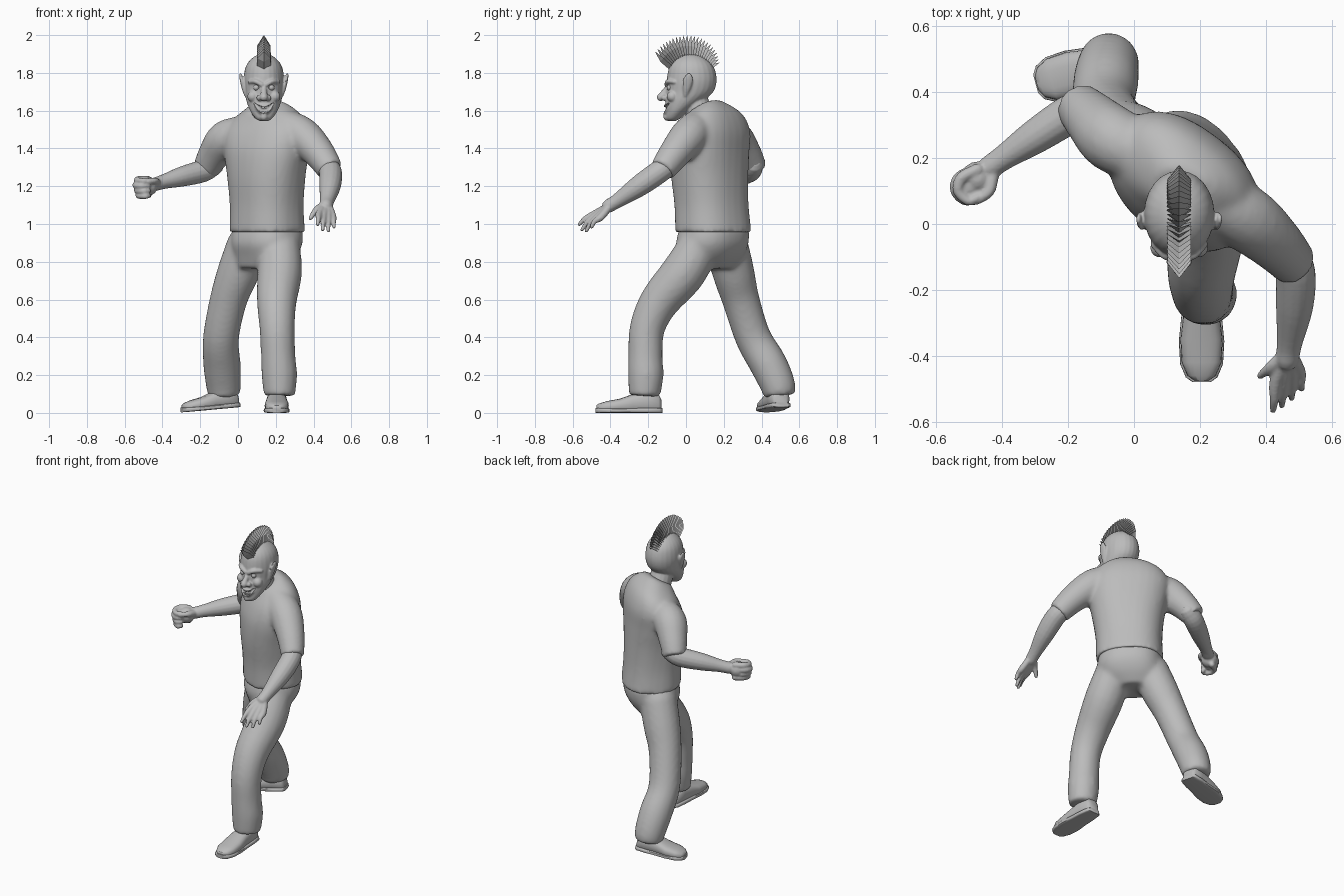
import bpy
import bmesh
from math import sin, cos, pi, radians
from mathutils import Vector, Matrix, Quaternion

cube = bpy.data.objects.get("Cube")
if cube:
    bpy.data.objects.remove(cube, do_unlink=True)

grey = bpy.data.materials.new("plain grey")
grey.use_nodes = True
grey.diffuse_color = (0.5, 0.5, 0.5, 1)
grey.node_tree.nodes["Principled BSDF"].inputs["Base Color"].default_value = (0.5, 0.5, 0.5, 1)
flat = Matrix.Identity(3)


def ring(c, a, b, rot, n=24, power=1.0):
    # (super)elliptical cross-section
    pts = []
    for i in range(n):
        t = 2 * pi * i / n
        x, y = cos(t), sin(t)
        x = abs(x) ** power * (1 if x > 0 else -1)
        y = abs(y) ** power * (1 if y > 0 else -1)
        pts.append(Vector(c) + rot @ Vector((a * x, b * y, 0)))
    return pts


def loft(bm, rings):
    rows = [[bm.verts.new(p) for p in r] for r in rings]
    n = len(rows[0])
    for lo, hi in zip(rows, rows[1:]):
        for i in range(n):
            j = (i + 1) % n
            bm.faces.new((lo[i], lo[j], hi[j], hi[i]))
    bm.faces.new(rows[0][::-1])
    bm.faces.new(rows[-1])


def smooth_path(pts, steps=4):
    # Catmull-Rom through every component of the points
    p = [Vector(q) for q in pts]
    p = [2 * p[0] - p[1]] + p + [2 * p[-1] - p[-2]]
    out = []
    for a, b, c, d in zip(p, p[1:], p[2:], p[3:]):
        for k in range(steps):
            t = k / steps
            out.append(0.5 * (2 * b + (c - a) * t + (2 * a - 5 * b + 4 * c - d) * t * t
                              + (3 * b - a - 3 * c + d) * t ** 3))
    return out + [p[-2]]


def tube(bm, pts, flat_end=False, n=16):
    # limb with varying radius and rounded ends
    path = smooth_path(pts)
    pos = [q.to_3d() for q in path]
    rad = [q[3] for q in path]
    q, prev, rings = Quaternion(), Vector((0, 0, 1)), []
    for i, c in enumerate(pos):
        t = (pos[min(i + 1, len(pos) - 1)] - pos[max(i - 1, 0)]).normalized()
        q = prev.rotation_difference(t) @ q
        prev, rot = t, q.to_matrix()
        if i == 0:
            for e in (0.9, 0.5):
                s = (1 - e * e) ** 0.5
                rings.append(ring(c - t * rad[0] * e, rad[0] * s, rad[0] * s, rot, n))
        rings.append(ring(c, rad[i], rad[i], rot, n))
    if not flat_end:
        for e in (0.5, 0.9):
            s = (1 - e * e) ** 0.5
            rings.append(ring(pos[-1] + prev * rad[-1] * e, rad[-1] * s, rad[-1] * s, rot, n))
    loft(bm, rings)


def ball(bm, c, r):
    bmesh.ops.create_uvsphere(bm, u_segments=16, v_segments=10, radius=r,
                              matrix=Matrix.Translation(c))


def body(bm, sections):
    # trunk from sections: height, x, y, half width, half depth, yaw, pitch
    rings = []
    for z, x, y, a, b, yaw, pitch in smooth_path(sections):
        rot = Matrix.Rotation(radians(yaw), 3, 'Z') @ Matrix.Rotation(radians(pitch), 3, 'X')
        rings.append(ring((x, y, z), a, b, rot, 32, 0.85))
    loft(bm, rings)


def finish(name, bm, voxel=0, iterations=3, angle=40):
    bmesh.ops.recalc_face_normals(bm, faces=bm.faces[:])
    me = bpy.data.meshes.new(name)
    bm.to_mesh(me)
    bm.free()
    ob = bpy.data.objects.new(name, me)
    bpy.context.collection.objects.link(ob)
    me.materials.append(grey)
    if voxel:
        m = ob.modifiers.new("blend", 'REMESH')
        m.mode, m.voxel_size, m.use_smooth_shade = 'VOXEL', voxel, True
        s = ob.modifiers.new("soften", 'SMOOTH')
        s.factor, s.iterations = 0.5, iterations
    elif angle:
        bpy.ops.object.select_all(action='DESELECT')
        ob.select_set(True)
        bpy.context.view_layer.objects.active = ob
        bpy.ops.object.shade_smooth_by_angle(angle=radians(angle))
    return ob


# T-shirt: twisted torso with two sleeves
bm = bmesh.new()
body(bm, (
    (.957, .155, .145, .203, .178, -48, 0), (1.1, .152, .135, .2, .172, -46, 0),
    (1.25, .15, .125, .215, .175, -42, 0), (1.38, .15, .125, .238, .172, -38, 0),
    (1.48, .15, .135, .245, .16, -37, 6), (1.555, .147, .13, .205, .135, -36, 16),
    (1.603, .145, .105, .13, .1, -30, 26), (1.62, .14, .09, .09, .08, -25, 30)))
tube(bm, [(.22, .08, 1.535, .085), (.335, .02, 1.47, .1), (.425, -.055, 1.38, .086),
          (.49, -.125, 1.285, .07)], True)
tube(bm, [(.05, .2, 1.49, .085), (-.06, .255, 1.45, .102), (-.125, .315, 1.37, .087),
          (-.172, .363, 1.288, .071)], True)
finish("shirt", bm, 0.011, 11)

# Trousers: pelvis and striding legs
bm = bmesh.new()
body(bm, (
    (.98, .157, .15, .188, .163, -47, 0), (.9, .152, .14, .195, .168, -46, 0),
    (.83, .142, .14, .175, .14, -46, 0), (.765, .115, .14, .12, .1, -46, 0)))
tube(bm, [(.22, .075, .89, .11), (.22, -.015, .74, .119), (.205, -.14, .59, .106),
          (.207, -.205, .45, .094), (.213, -.215, .3, .092), (.219, -.213, .2, .095),
          (.22, -.22, .09, .084)], True)
tube(bm, [(.055, .215, .89, .115), (0, .252, .74, .112), (-.05, .29, .6, .1),
          (-.09, .355, .4, .096), (-.085, .435, .26, .1), (-.077, .485, .15, .094),
          (-.075, .495, .09, .085)], True)
finish("trousers", bm, 0.012, 14)

# Shoes: upper and sole lofted from heel to toe
upright = Matrix.Rotation(pi / 2, 3, 'X')
shoe = ((0, .03, .07), (.015, .045, .1), (.08, .053, .115), (.15, .056, .1), (.22, .064, .075),
        (.29, .06, .062), (.33, .043, .05), (.345, .022, .04))
for side, place in (
        ("left", Matrix.Translation((.205, -.13, 0))),
        ("right", Matrix.Translation((0, .505, .03)) @ Matrix.Rotation(radians(-75), 4, 'Z')
         @ Matrix.Rotation(radians(5), 4, 'X') @ Matrix.Diagonal((1.08, .88, .95, 1)))):
    for part, grow in (("shoe_upper", 0), ("shoe_sole", .005)):
        bm = bmesh.new()
        rings = []
        for s, w, h in shoe:
            top = .026 if grow else h
            s += grow * (1 if s > .15 else -1)
            rings.append(ring((0, -s, top / 2), w + grow, top / 2, upright, 20,
                              .4 if grow else .75))
        loft(bm, rings)
        bm.transform(place)
        finish(side + "_" + part, bm, 0, 0, 50)

# Left arm with open, spread hand
bm = bmesh.new()
tube(bm, [(.47, -.09, 1.31, .056), (.49, -.15, 1.27, .061), (.487, -.25, 1.2, .057),
          (.472, -.36, 1.125, .039), (.465, -.41, 1.095, .036)])
for i, tip in enumerate(((.422, -.565, .998), (.448, -.55, .97), (.478, -.528, .964),
                         (.508, -.5, .985))):
    x = .43 + .024 * i
    knuckle = Vector((x, -.48 + .01 * i, 1.055 - .006 * i))
    mid = knuckle.lerp(Vector(tip), .55) + Vector((0, -.006, .006))
    tube(bm, [(.455 + .008 * i, -.4, 1.1, .02), (*knuckle, .02), (*mid, .014), (*tip, .01)], n=10)
tube(bm, [(.455, -.4, 1.1, .022), (.415, -.435, 1.075, .018), (.383, -.46, 1.03, .011)], n=10)
finish("left_arm", bm, 0.006, 2)

# Right arm with fist
bm = bmesh.new()
tube(bm, [(-.13, .355, 1.31, .055), (-.19, .335, 1.28, .06), (-.3, .265, 1.25, .053),
          (-.39, .205, 1.225, .039), (-.44, .17, 1.21, .036)])
ball(bm, (-.475, .14, 1.2), .05)
ball(bm, (-.5, .115, 1.195), .045)
for i in range(4):
    z = 1.236 - .027 * i
    x = .008 * abs(i - 1)
    tube(bm, [(-.475, .165, z, .019), (-.53 + x, .14, z, .019), (-.541 + x, .1, z - .005, .017),
              (-.51 + x, .07, z - .008, .015), (-.475, .08, z - .006, .014)], n=10)
tube(bm, [(-.43, .15, 1.22, .022), (-.44, .1, 1.228, .018), (-.475, .072, 1.225, .014)], n=10)
finish("right_arm", bm, 0.006, 2)

# Head with neck, nose, brows, cheeks, lips and pointed ears
X = .137
bm = bmesh.new()
loft(bm, [ring((X, y, z), a, b, flat) for z, y, a, b in smooth_path((
    (1.545, -.075, .022, .02), (1.56, -.068, .045, .04), (1.6, -.045, .073, .062),
    (1.65, -.01, .092, .1), (1.7, .02, .101, .125), (1.76, .03, .107, .132), (1.82, .03, .1, .122),
    (1.86, .028, .08, .098), (1.89, .025, .045, .058), (1.9, .02, .015, .02)))])
tube(bm, [(.15, .1, 1.53, .075), (.14, .06, 1.62, .07), (X, .04, 1.7, .06)])
tube(bm, [(X, -.095, 1.725, .013), (X, -.116, 1.695, .017), (X, -.134, 1.67, .021)])
ball(bm, (X, -.098, 1.568), .022)
for s in (-1, 1):
    ball(bm, (X + s * .023, -.115, 1.668), .016)
    ball(bm, (X + s * .058, -.072, 1.675), .03)
    tube(bm, [(X + s * .012, -.102, 1.738, .013), (X + s * .045, -.094, 1.755, .013),
              (X + s * .078, -.062, 1.752, .01)])
    loft(bm, [ring((X + s * x, y, z), a, b, flat) for z, x, y, a, b in smooth_path((
        (1.675, .094, -.004, .008, .01), (1.715, .105, .004, .012, .02),
        (1.76, .117, .01, .01, .027), (1.785, .122, .014, .008, .018),
        (1.798, .124, .016, .006, .008)))])
for z, r in ((.015, .011), (-.022, .012)):
    tube(bm, [(X - .055, -.072, 1.64, .008), (X - .03, -.1, 1.62 + z / 2, r),
              (X, -.108, 1.607 + z, r), (X + .03, -.1, 1.62 + z / 2, r),
              (X + .055, -.072, 1.64, .008)])
head = finish("head", bm, 0.0055, 2)

# Mouth and eye sockets cut into the head
bm = bmesh.new()
tube(bm, [(X - .05, -.088, 1.64, .004), (X - .028, -.108, 1.616, .013), (X, -.112, 1.602, .018),
          (X + .028, -.108, 1.616, .013), (X + .05, -.088, 1.64, .004)])
for s in (-1, 1):
    ball(bm, (X + s * .04, -.106, 1.722), .018)
cutter = finish("face_cutter", bm)
cutter.hide_render = True
cutter.hide_viewport = True
cut = head.modifiers.new("face cuts", 'BOOLEAN')
cut.operation, cut.object, cut.solver = 'DIFFERENCE', cutter, 'EXACT'

# Eyes and teeth
bm = bmesh.new()
for s in (-1, 1):
    ball(bm, (X + s * .04, -.086, 1.722), .016)
finish("eyes", bm)
bm = bmesh.new()
for i in range(-3, 4):
    for z in (1.617, 1.588):
        bmesh.ops.create_cube(bm, size=1, matrix=Matrix.Translation(
            (X + i * .0095, -.102 + .0012 * i * i, z + .0017 * i * i))
            @ Matrix.Diagonal((.008, .012, .013, 1)))
finish("teeth", bm, 0, 0, 0)

# Mohawk: a fan of folded, pointed blades
bm = bmesh.new()
count = 24
for k in range(count):
    f = k / (count - 1)
    tilt = Matrix.Rotation(radians(48 - 104 * f), 3, 'X')
    tip = .245 + .01 * sin(pi * f) - .055 * f ** 3
    base = Vector((X, .02, 1.748))
    rows = []
    for r, w, d in ((.1, .037, .02), (tip - .055, .036, .022), (tip, .002, .001)):
        section = ((-w, .2 * d), (0, -d), (w, .2 * d), (0, -d * .2))
        rows.append([base + tilt @ Vector((x, y, r)) for x, y in section])
    loft(bm, rows)
finish("mohawk", bm, 0, 0, 0)
